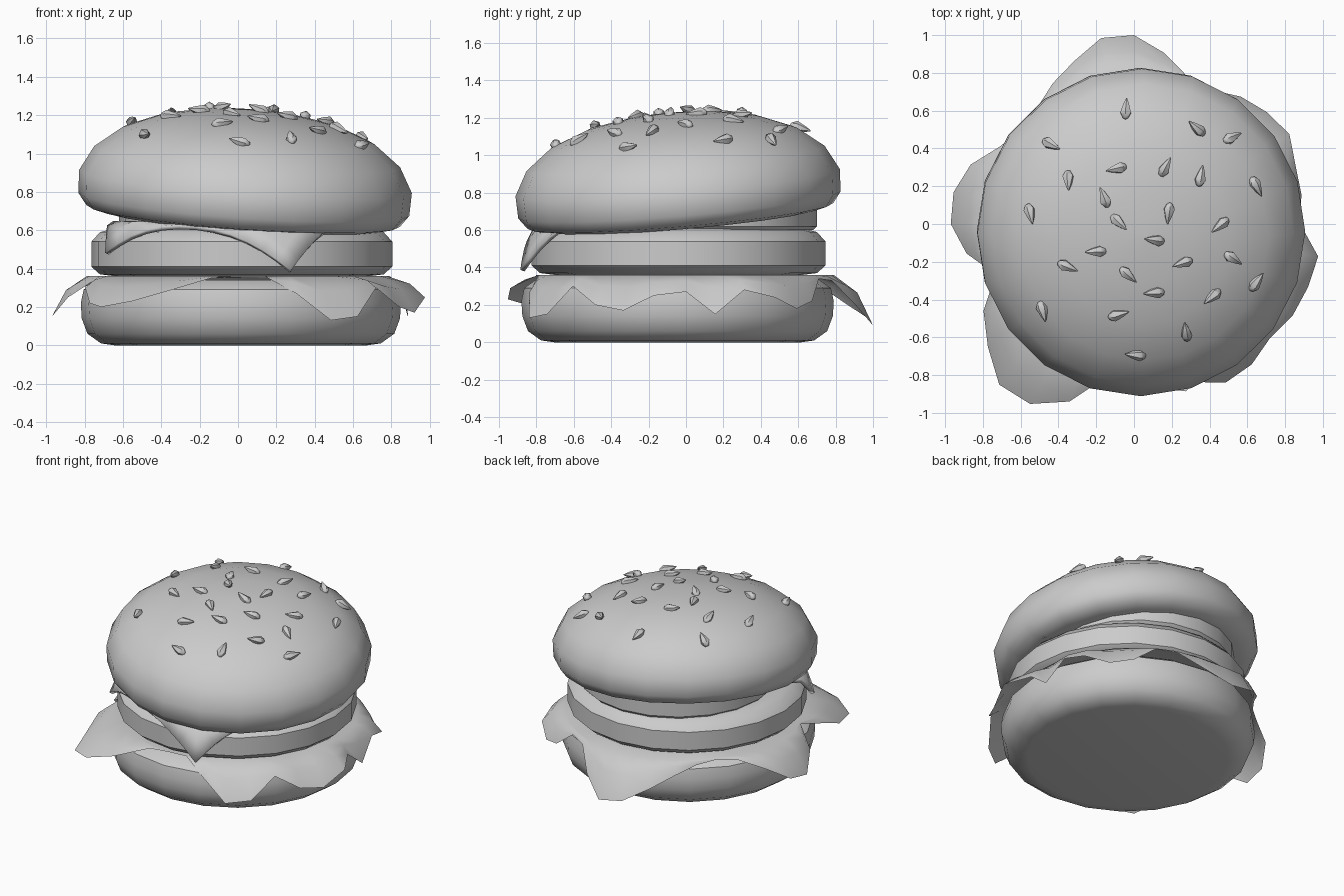
import bpy, bmesh, math, random
from mathutils import Vector, Matrix

random.seed(4)
if "Cube" in bpy.data.objects:
    bpy.data.objects.remove(bpy.data.objects["Cube"])

grey = bpy.data.materials.new("plain_grey")
grey.use_nodes = True
grey.diffuse_color = (0.6, 0.6, 0.6, 1)
grey.node_tree.nodes["Principled BSDF"].inputs["Base Color"].default_value = (0.6, 0.6, 0.6, 1)

SIDES = 20


def finish(bm, name, matrix=Matrix(), angle=40):
    """Turn a bmesh into a smooth shaded object."""
    bmesh.ops.recalc_face_normals(bm, faces=bm.faces)
    mesh = bpy.data.meshes.new(name)
    bm.to_mesh(mesh)
    bm.free()
    mesh.materials.append(grey)
    obj = bpy.data.objects.new(name, mesh)
    obj.matrix_world = matrix
    bpy.context.collection.objects.link(obj)
    bpy.ops.object.select_all(action="DESELECT")
    obj.select_set(True)
    bpy.context.view_layer.objects.active = obj
    bpy.ops.object.shade_smooth_by_angle(angle=math.radians(angle))
    return obj


def bridge(bm, a, b):
    for i in range(len(a)):
        j = (i + 1) % len(a)
        bm.faces.new((a[i], a[j], b[j], b[i]))


def lathe(bm, profile, sides=SIDES, matrix=Matrix()):
    """Spin (radius, height) points around z and close both ends."""
    rings = []
    for r, z in profile:
        rings.append([bm.verts.new(matrix @ Vector((r * math.cos(t), r * math.sin(t), z)))
                      for t in (math.tau * i / sides for i in range(sides))])
    for a, b in zip(rings, rings[1:]):
        bridge(bm, a, b)
    bm.faces.new(rings[0])
    bm.faces.new(rings[-1])


def round_part(name, profile, matrix):
    bm = bmesh.new()
    lathe(bm, profile)
    return finish(bm, name, matrix)


# Bottom bun, patty and the slice tucked under the top bun
round_part("bottom_bun", [(0.66, 0), (0.73, 0.01), (0.8, 0.06), (0.83, 0.14), (0.835, 0.22),
                          (0.82, 0.29), (0.75, 0.34)], Matrix.Translation((0.015, -0.045, 0)))
round_part("patty", [(0.66, 0.36), (0.74, 0.37), (0.785, 0.41), (0.785, 0.54), (0.74, 0.59),
                     (0.66, 0.61)], Matrix.Translation((0.02, -0.04, 0)))
round_part("tomato_slice", [(0.63, 0.6), (0.65, 0.62), (0.65, 0.73), (0.63, 0.75)],
           Matrix.Translation((0.03, 0.05, 0)))

# Top bun, leaning forward and to one side
dome = [(0.74, 0), (0.82, 0.02), (0.865, 0.08), (0.87, 0.2), (0.8, 0.33), (0.66, 0.44),
        (0.46, 0.52), (0.24, 0.56), (0.02, 0.575)]
UP = Vector((0, 0, 1))
lean = UP.rotation_difference(Vector((0.07, -0.085, 1))).to_matrix().to_4x4()
bun_matrix = Matrix.Translation((0.025, -0.028, 0.655)) @ lean
round_part("top_bun", dome, bun_matrix)

# Sesame seeds resting on the dome (hundredths, seen from above)
seed_spots = [(-4, 60), (34, 50), (52, 45), (-44, 42), (-35, 24), (-9, 30), (16, 30), (35, 25),
              (65, 20), (-55, 6), (-16, 14), (18, 7), (-9, 2), (46, 0), (-20, -14), (11, -8),
              (-36, -22), (26, -20), (52, -18), (-4, -26), (11, -36), (42, -38), (65, -32),
              (-48, -46), (-9, -48), (28, -58), (2, -70)]
drop = [(0.003, -0.05), (0.016, -0.044), (0.032, -0.015), (0.018, 0.03), (0.003, 0.065)]
bm = bmesh.new()
for sx, sy in seed_spots:
    x, y = sx / 100 - 0.06, sy / 100 + 0.07
    r = math.hypot(x, y)
    for (r0, h0), (r1, h1) in zip(dome[3:], dome[4:]):
        if r1 <= r <= r0:
            break
    height = h1 + (h0 - h1) * (r - r1) / (r0 - r1)
    slope = (h1 - h0) / (r0 - r1)
    normal = Vector((x / r * slope, y / r * slope, 1))
    tilt = UP.rotation_difference(normal).to_matrix().to_4x4()
    turn = Matrix.Rotation(random.uniform(0, math.tau), 4, "Z")
    lay = Matrix.Rotation(math.radians(random.uniform(70, 95)), 4, "Y")
    lathe(bm, drop, 6, Matrix.Translation((x, y, height + 0.006)) @ tilt @ turn @ lay)
finish(bm, "sesame_seeds", bun_matrix, 50)

# Cheese: a square sheet whose corners fold down past the patty's rim
corner_a, corner_b = Vector((0.32, -1.03)), Vector((-0.77, -0.53))
edge = corner_b - corner_a
depth = Vector((-edge.y, edge.x)) * -0.95
centre = Vector((0.02, -0.04))
RIM, STEPS = 0.755, 12
bm = bmesh.new()
grid = []
for i in range(STEPS + 1):
    row = []
    for j in range(STEPS + 1):
        p = corner_a + edge * i / STEPS + depth * j / STEPS - centre
        over = max(0, p.length - RIM)
        if over:
            p = p.normalized() * (RIM + over * 0.42)
        row.append(bm.verts.new((p.x + centre.x, p.y + centre.y, 0.635 - over * 0.9)))
    grid.append(row)
for a, b in zip(grid, grid[1:]):
    for j in range(STEPS):
        bm.faces.new((a[j], a[j + 1], b[j + 1], b[j]))
cheese = finish(bm, "cheese_slice")
thick = cheese.modifiers.new("thickness", "SOLIDIFY")
thick.thickness = 0.025
thick.offset = 0

# Lettuce: ruffled sheet, rim radius and height every ten degrees (hundredths)
rim = [(88, 27), (90, 15), (91, 28), (95, 24), (92, 18), (88, 22), (82, 34), (83, 33), (92, 20),
       (100, 9), (100, 12), (92, 20), (86, 28), (80, 33), (78, 35), (82, 34), (92, 28), (97, 18),
       (97, 15), (90, 25), (78, 35), (92, 30), (101, 22), (111, 20), (110, 23), (100, 29),
       (82, 35), (80, 36), (80, 36), (89, 27), (97, 13), (97, 15), (94, 30), (97, 20), (98, 17),
       (99, 25)]
bm = bmesh.new()
rings = [[], [], [], []]
for i, (r, z) in enumerate(rim):
    r, z = r / 100, z / 100
    t = math.tau * i / len(rim)
    fold = min(0.79, r - 0.01)
    path = [(0.5, 0.35), (fold, 0.36), (fold + (r - fold) * 0.6, 0.36 + (z - 0.36) * 0.35), (r, z)]
    for ring, (pr, pz) in zip(rings, path):
        ring.append(bm.verts.new((pr * math.cos(t), pr * math.sin(t), pz)))
for a, b in zip(rings, rings[1:]):
    bridge(bm, a, b)
finish(bm, "lettuce", angle=60)
